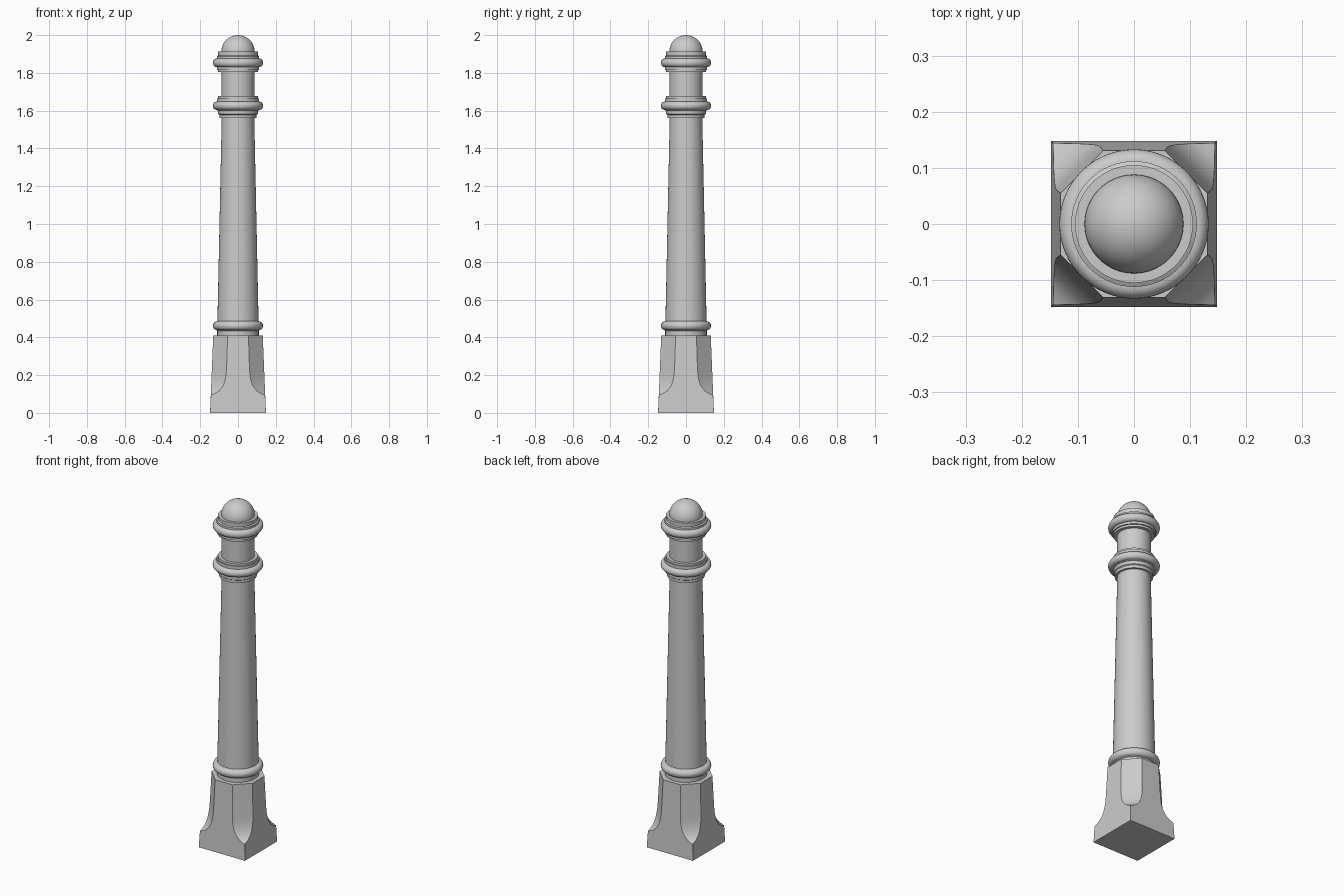
import bpy, bmesh
from math import sin, cos, pi

if "Cube" in bpy.data.objects:
    bpy.data.objects.remove(bpy.data.objects["Cube"])

SEGMENTS = 64


def finish(bm, name, angle=0.5):
    bmesh.ops.remove_doubles(bm, verts=bm.verts, dist=1e-5)
    bmesh.ops.recalc_face_normals(bm, faces=bm.faces)
    mesh = bpy.data.meshes.new(name)
    bm.to_mesh(mesh)
    bm.free()
    ob = bpy.data.objects.new(name, mesh)
    bpy.context.collection.objects.link(ob)
    bpy.ops.object.select_all(action='DESELECT')
    ob.select_set(True)
    bpy.context.view_layer.objects.active = ob
    bpy.ops.object.shade_smooth_by_angle(angle=angle)
    return ob


def loft(name, rings, angle=0.5):
    """Skin a stack of closed rings and cap both ends."""
    bm = bmesh.new()
    loops = [[bm.verts.new(p) for p in ring] for ring in rings]
    n = len(loops[0])
    for a, b in zip(loops, loops[1:]):
        for i in range(n):
            j = (i + 1) % n
            bm.faces.new((a[i], a[j], b[j], b[i]))
    bm.faces.new(loops[0][::-1])
    bm.faces.new(loops[-1])
    return finish(bm, name, angle)


def turned(name, profile):
    """Revolve (radius, z) points about the z axis."""
    rings = [[(r * cos(2 * pi * i / SEGMENTS), r * sin(2 * pi * i / SEGMENTS), z)
              for i in range(SEGMENTS)] for r, z in profile]
    return loft(name, rings)


def bead(z, half_height, inner, outer, steps=12):
    """Rounded moulding profile."""
    return [(inner + (outer - inner) * cos(t), z + half_height * sin(t))
            for t in (-pi / 2 + pi * k / steps for k in range(steps + 1))]


# Tapered square base whose corners are cut away in a flared chamfer
def base_ring(z, flat):
    h = 0.148 - 0.017 * z / 0.41
    f = min(flat, h - 0.0005)
    quarter = [(h, -f), (h, f)]
    ring = []
    for _ in range(4):
        ring += [(x, y, z) for x, y in quarter]
        quarter = [(-y, x) for x, y in quarter]
    return ring


base_steps = [(0, 1), (0.093, 1), (0.098, 0.132), (0.107, 0.113), (0.118, 0.098),
              (0.132, 0.086), (0.15, 0.076), (0.17, 0.069), (0.195, 0.064),
              (0.225, 0.061), (0.41, 0.055)]
loft("square_base", [base_ring(z, f) for z, f in base_steps], 0.4)

# Ring at the foot of the shaft
turned("foot_ring", [(0.110, 0.405), (0.110, 0.434), (0.116, 0.437)]
       + bead(0.461, 0.023, 0.112, 0.133) + [(0.108, 0.487)])

# Long tapering shaft and short neck
turned("shaft", [(0.109, 0.48), (0.086, 1.57)])
turned("neck", [(0.087, 1.66), (0.087, 1.82)])

# Stepped collars, one at the shaft top and one under the dome
turned("lower_collar", [(0.085, 1.562), (0.099, 1.562), (0.099, 1.578), (0.105, 1.582),
                        (0.105, 1.600), (0.112, 1.603)]
       + bead(1.626, 0.022, 0.112, 0.133)
       + [(0.112, 1.656), (0.112, 1.665), (0.105, 1.665), (0.105, 1.677), (0.085, 1.677)])
turned("upper_collar", [(0.085, 1.804), (0.105, 1.804), (0.105, 1.816), (0.112, 1.816),
                        (0.112, 1.828)]
       + bead(1.853, 0.023, 0.112, 0.133)
       + [(0.112, 1.888), (0.105, 1.892), (0.105, 1.912), (0.085, 1.912)])

# Domed cap
turned("dome", [(0.088, 1.905)] + [(0.088 * cos(t) + 1e-4, 1.912 + 0.088 * sin(t))
                                   for t in (pi / 2 * k / 16 for k in range(17))])
